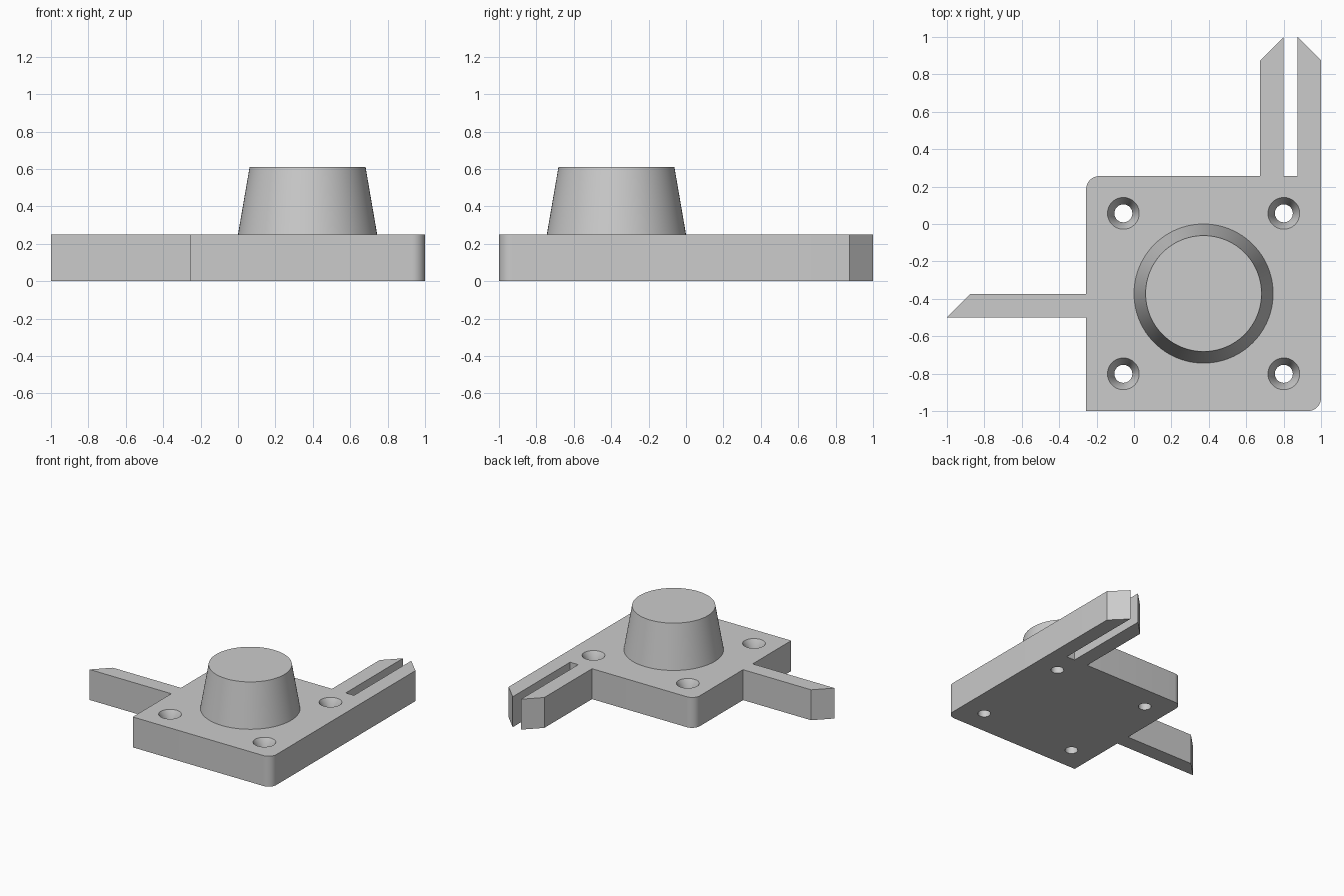
import bpy, bmesh, math

# Remove the default cube
cube = bpy.data.objects.get("Cube")
if cube:
    bpy.data.objects.remove(cube, do_unlink=True)

THICK = 0.25       # plate thickness
EDGE = 0.256       # inner edges of the plate
MID = 0.372        # boss centre at (MID, -MID)
HOLE = 0.429       # hole offset from the boss centre
FILLET = 0.07

grey = bpy.data.materials.new("grey plastic")
grey.use_nodes = True
colour = (0.6, 0.6, 0.6, 1)
grey.diffuse_color = colour
grey.node_tree.nodes["Principled BSDF"].inputs["Base Color"].default_value = colour


def make_object(name, bm):
    bmesh.ops.recalc_face_normals(bm, faces=bm.faces)
    mesh = bpy.data.meshes.new(name)
    bm.to_mesh(mesh)
    bm.free()
    mesh.materials.append(grey)
    obj = bpy.data.objects.new(name, mesh)
    bpy.context.collection.objects.link(obj)
    return obj


def fillet(cx, cy, start, steps=8):
    """Quarter circle, counterclockwise from the start angle in degrees."""
    angles = [math.radians(start + 90 * i / steps) for i in range(steps + 1)]
    return [(cx + FILLET * math.cos(a), cy + FILLET * math.sin(a)) for a in angles]


def lathe(name, profile, x, y, segments=64):
    """Closed solid of revolution from (radius, height) pairs."""
    bm = bmesh.new()
    rings = []
    for r, z in profile:
        angles = [math.tau * i / segments for i in range(segments)]
        rings.append([bm.verts.new((x + r * math.cos(a), y + r * math.sin(a), z)) for a in angles])
    for low, high in zip(rings, rings[1:]):
        for i in range(segments):
            j = (i + 1) % segments
            bm.faces.new((low[i], low[j], high[j], high[i]))
    bm.faces.new(rings[0])
    bm.faces.new(rings[-1])
    return make_object(name, bm)


def smooth(obj):
    bpy.ops.object.select_all(action='DESELECT')
    obj.select_set(True)
    bpy.context.view_layer.objects.active = obj
    bpy.ops.object.shade_smooth_by_angle(angle=math.radians(30))


# Plate outline with the forked arm at the back and the single arm on the right
outline = [(-EDGE, -1)]
outline += fillet(1 - FILLET, -1 + FILLET, 270)
outline += [(1, 0.875), (0.875, 1), (0.875, EDGE), (0.8, EDGE), (0.8, 1), (0.675, 0.875), (0.675, EDGE)]
outline += fillet(-EDGE + FILLET, EDGE - FILLET, 90)
outline += [(-EDGE, -0.375), (-0.875, -0.375), (-1, -0.5), (-EDGE, -0.5)]

bm = bmesh.new()
base = bm.faces.new([bm.verts.new((x, y, 0)) for x, y in outline])
top = bmesh.ops.extrude_face_region(bm, geom=[base])["geom"]
bmesh.ops.translate(bm, vec=(0, 0, THICK), verts=[v for v in top if isinstance(v, bmesh.types.BMVert)])
plate = make_object("base_plate", bm)

# Countersunk screw holes
for sx in (-1, 1):
    for sy in (-1, 1):
        cutter = lathe("hole_cutter", [(0.048, -0.1), (0.048, THICK - 0.07), (0.085, THICK), (0.085, THICK + 0.1)],
                       MID + sx * HOLE, -MID + sy * HOLE, 48)
        cutter.hide_render = True
        mod = plate.modifiers.new("screw_hole", 'BOOLEAN')
        mod.operation = 'DIFFERENCE'
        mod.solver = 'EXACT'
        mod.object = cutter
        bpy.context.view_layer.objects.active = plate
        bpy.ops.object.modifier_apply(modifier=mod.name)
        bpy.data.objects.remove(cutter, do_unlink=True)
smooth(plate)

# Tapered round boss
boss = lathe("tapered_boss", [(0.372, THICK), (0.31, 0.61)], MID, -MID, 96)
smooth(boss)
